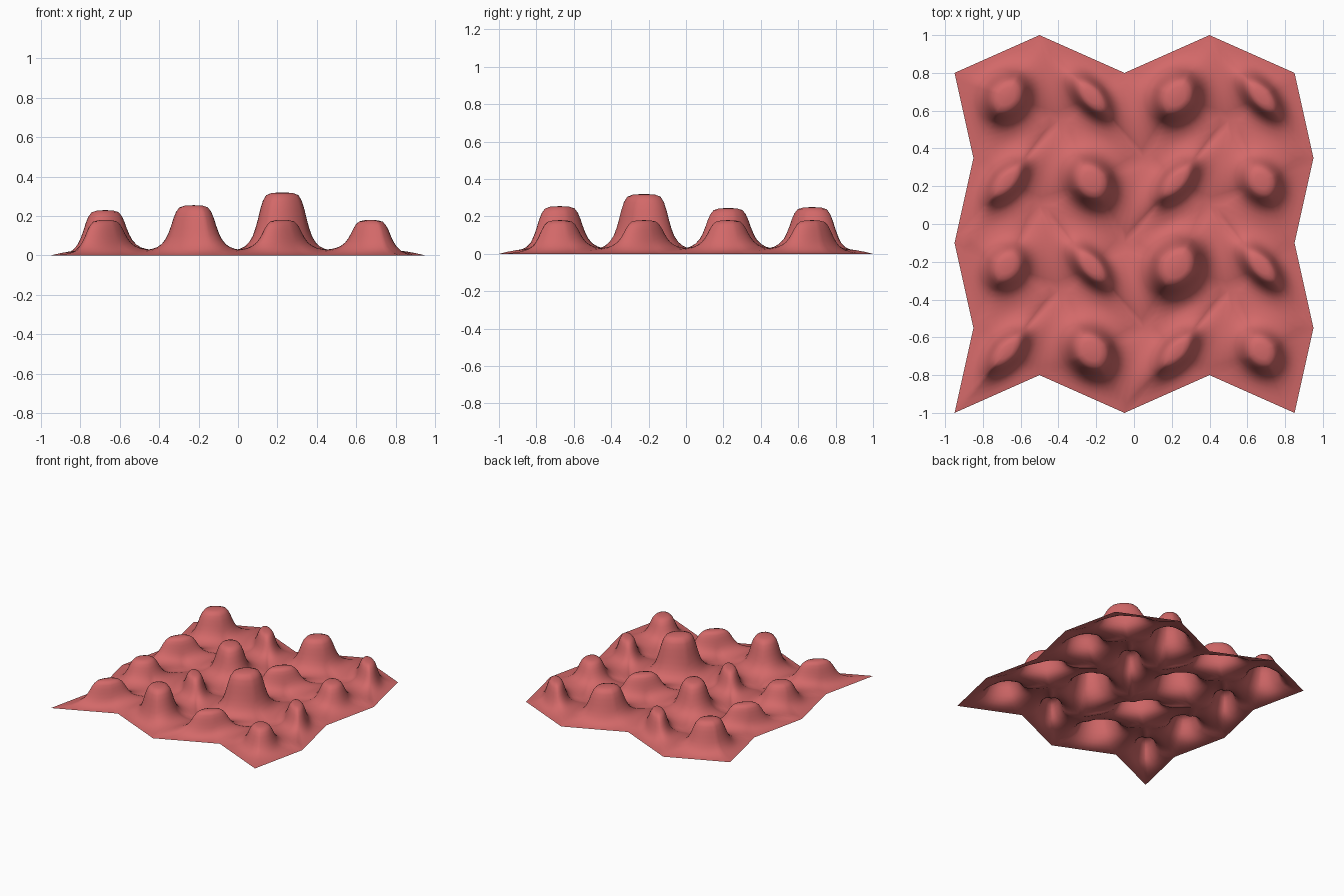
import bpy
import bmesh
from math import hypot
from mathutils import Vector

cube = bpy.data.objects.get("Cube")
if cube:
    bpy.data.objects.remove(cube)

CELLS = 4        # bumps along each side
SIDE = 10        # segments along each cell edge
LOW = 0.18       # usual bump height
TALL = {(1, 0): 0.255, (2, 1): 0.32, (1, 2): 0.245, (0, 3): 0.23, (2, 3): 0.25}

# Bell profile from cell border to tip: (scale, share of height)
BELL = [(1, 0), (.88, .02), (.76, .06), (.66, .13), (.57, .24), (.5, .38),
        (.44, .54), (.39, .7), (.33, .85), (.26, .95), (.15, .99)]


def lattice(i, j):
    """Corner of the zigzag grid."""
    return Vector((-0.95 + 0.45 * i + 0.1 * (j % 2),
                   -1 + 0.45 * j + 0.2 * (i % 2), 0))


def square_outline():
    """Points round a square from -1 to 1, with the side each lies on."""
    corners = [(-1, -1), (1, -1), (1, 1), (-1, 1)]
    for side in range(4):
        (ax, ay), (bx, by) = corners[side], corners[(side + 1) % 4]
        for k in range(SIDE):
            t = k / SIDE
            yield ax + (bx - ax) * t, ay + (by - ay) * t, side, 2 * t - 1


def add_bump(bm, i, j):
    """Loft one skewed cell up into a rounded bump."""
    height = TALL.get((i, j), LOW)
    power = 1 / (1 + 2.2 * (height - LOW))
    centre = (lattice(i, j) + lattice(i + 1, j + 1)) / 2
    across = (lattice(i + 1, j) - lattice(i, j)) / 2
    along = (lattice(i, j + 1) - lattice(i, j)) / 2
    outer = (j == 0, i == CELLS - 1, j == CELLS - 1, i == 0)

    rings = []
    for scale, share in BELL:
        size = scale ** power
        rounding = min(0.85, 2 * (1 - scale))
        ring = []
        for u, v, side, t in square_outline():
            k = size * (1 - rounding + rounding / hypot(u, v))
            p = centre + across * (u * k) + along * (v * k)
            # inner borders arch slightly, the outer rim stays flat
            border = 0 if outer[side] else 0.03 * (1 - t * t)
            p.z = border * (1 - share) + height * share
            ring.append(bm.verts.new(p))
        rings.append(ring)

    count = len(rings[0])
    for low, high in zip(rings, rings[1:]):
        for a in range(count):
            b = (a + 1) % count
            bm.faces.new((low[a], low[b], high[b], high[a]))
    tip = bm.verts.new(centre + Vector((0, 0, height)))
    for a in range(count):
        bm.faces.new((rings[-1][a], rings[-1][(a + 1) % count], tip))


# Sheet of bumps, welded along the cell borders
bm = bmesh.new()
for i in range(CELLS):
    for j in range(CELLS):
        add_bump(bm, i, j)
bmesh.ops.remove_doubles(bm, verts=bm.verts, dist=0.0005)
for face in bm.faces:
    face.smooth = True

mesh = bpy.data.meshes.new("bumpy_sheet")
bm.to_mesh(mesh)
bm.free()
sheet = bpy.data.objects.new("bumpy_sheet", mesh)
bpy.context.collection.objects.link(sheet)

# Single coral red colour
colour = (0.65, 0.14, 0.14, 1)
coral = bpy.data.materials.new("coral_red")
coral.use_nodes = True
coral.diffuse_color = colour
for node in coral.node_tree.nodes:
    if node.type == 'BSDF_PRINCIPLED':
        node.inputs["Base Color"].default_value = colour
mesh.materials.append(coral)
